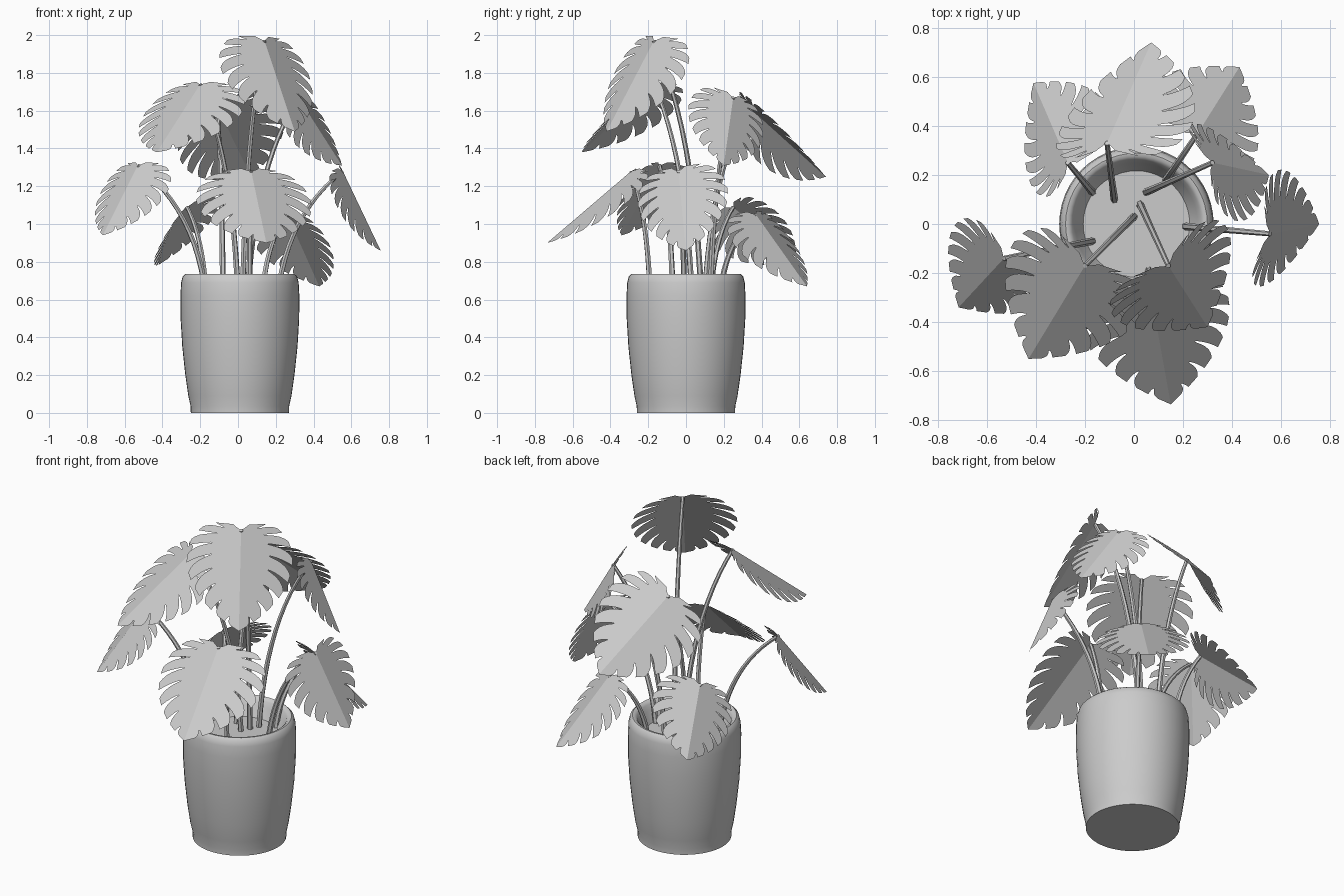
import bpy
import bmesh
import math
from mathutils import Vector

cube = bpy.data.objects.get("Cube")
if cube:
    bpy.data.objects.remove(cube, do_unlink=True)

# One plain grey for the whole model
grey = bpy.data.materials.new("plain_grey")
grey.use_nodes = True
grey.diffuse_color = (0.6, 0.6, 0.6, 1)
grey.node_tree.nodes["Principled BSDF"].inputs["Base Color"].default_value = (0.6, 0.6, 0.6, 1)


def add_object(name, data):
    obj = bpy.data.objects.new(name, data)
    data.materials.append(grey)
    bpy.context.collection.objects.link(obj)
    bpy.ops.object.select_all(action="DESELECT")
    obj.select_set(True)
    bpy.context.view_layer.objects.active = obj
    return obj


def lathe(name, profile, sides=48):
    bm = bmesh.new()
    verts = [bm.verts.new((r, 0, z)) for r, z in profile]
    edges = [bm.edges.new(pair) for pair in zip(verts, verts[1:])]
    bmesh.ops.spin(bm, geom=verts + edges, cent=(0, 0, 0), axis=(0, 0, 1),
                   angle=math.tau, steps=sides)
    bmesh.ops.remove_doubles(bm, verts=bm.verts, dist=0.0005)
    bmesh.ops.recalc_face_normals(bm, faces=bm.faces)
    mesh = bpy.data.meshes.new(name)
    bm.to_mesh(mesh)
    bm.free()
    obj = add_object(name, mesh)
    obj.location.x = 0.01
    bpy.ops.object.shade_smooth_by_angle(angle=math.radians(40))
    return obj


# Pot with rounded rim, and the soil surface inside it
lathe("pot", [(0, 0), (0.26, 0), (0.261, 0.035), (0.273, 0.09), (0.289, 0.2),
              (0.305, 0.35), (0.314, 0.5), (0.315, 0.62), (0.311, 0.69),
              (0.303, 0.722), (0.289, 0.735), (0.275, 0.733), (0.262, 0.72),
              (0.25, 0.69), (0.206, 0.61)])
lathe("soil", [(0, 0.63), (0.217, 0.63)])

# Half-leaf margin, from the stem notch to the tip, for a leaf of length one
MARGIN = [Vector(p) for p in [(0.08, -0.06), (0.31, -0.07), (0.47, 0.05),
                              (0.535, 0.23), (0.515, 0.43), (0.43, 0.61),
                              (0.30, 0.77), (0.15, 0.9), (0, 1)]]
FINGERS = 9
DROOP = math.radians(14)


def margin_point(q):
    """Smooth interpolation along the leaf margin."""
    last = len(MARGIN) - 1
    i = min(int(q * last), last - 1)
    f = q * last - i
    a, b, c, d = (MARGIN[max(0, min(last, i + k))] for k in (-1, 0, 1, 2))
    return b + f * (c - a + f * (2 * a - 5 * b + 4 * c - d + f * (3 * (b - c) + d - a))) / 2


def blade_point(q, r):
    """Point on a curved rib: q runs along the leaf, r from midrib to margin."""
    edge = margin_point(q)
    root = Vector((0, q * q))
    bend = Vector((edge.x * 0.66, root.y + (edge.y - root.y) * 0.2 - 0.02 * (1 - q)))
    return root * (1 - r) ** 2 + bend * 2 * r * (1 - r) + edge * r * r


def slit(q):
    """How far from the midrib the slit between two fingers begins."""
    return 0.38 + 0.36 * q * q + 0.25 * (1 - q) ** 6


def finger_rows(k):
    """Pairs of (q, r) across one finger, which narrows to a hooked point."""
    mid, half = (k + 0.5) / FINGERS, 0.5 / FINGERS
    start, end = slit(mid - half), slit(mid + half)
    rows = [((mid - half, r * start), (mid + half, r * end)) for r in (0, 0.35, 0.7, 1)]
    cut = 1 - 0.45 * mid
    for s in (0.12, 0.3, 0.5, 0.7, 0.85, 0.94, 1):
        lower = half * (1 - cut * (0.36 * s ** 0.5 + 0.8 * s ** 4))
        upper = half * (1 - cut * 0.28 * s ** 0.5)
        if k == FINGERS - 1:
            upper = half
        if k == 0:
            lower = half
        rows.append(((mid - lower, start + s * (1 - start)),
                     (mid + upper, end + s * (1 - end))))
    return rows


def leaf(name, base, tip, roll):
    base, tip = Vector(base), Vector(tip)
    along = tip - base
    length = along.length
    along.normalize()
    side = Vector((along.y, -along.x, 0)).normalized()
    normal = side.cross(along)
    roll = math.radians(roll)
    side, normal = (side * math.cos(roll) + normal * math.sin(roll),
                    normal * math.cos(roll) - side * math.sin(roll))
    bm = bmesh.new()
    for sign in (1, -1):
        out = side * sign * math.cos(DROOP) - normal * math.sin(DROOP)
        for k in range(FINGERS):
            strip = []
            for row in finger_rows(k):
                flat = [blade_point(min(1, max(0, q)), r) for q, r in row]
                strip.append([bm.verts.new(base + length * (p.x * out + p.y * along))
                              for p in flat])
            for (a, b), (c, d) in zip(strip, strip[1:]):
                bm.faces.new((a, c, d, b) if sign > 0 else (a, b, d, c))
    bmesh.ops.remove_doubles(bm, verts=bm.verts, dist=0.0004)
    bmesh.ops.dissolve_degenerate(bm, edges=bm.edges, dist=0.0001)
    # Keep every blade face turned to the upper side
    bm.normal_update()
    bmesh.ops.reverse_faces(bm, faces=[f for f in bm.faces if f.normal.dot(normal) < 0])
    mesh = bpy.data.meshes.new(name)
    bm.to_mesh(mesh)
    bm.free()
    add_object(name, mesh)


def stem(name, foot, top):
    foot, top = Vector((*foot, 0.62)), Vector(top)
    bend = foot + (top - foot) * 0.14
    bend.z = foot.z + (top.z - foot.z) * 0.65
    curve = bpy.data.curves.new(name, "CURVE")
    curve.dimensions = "3D"
    curve.bevel_depth = 0.016
    curve.bevel_resolution = 1
    curve.use_fill_caps = True
    spline = curve.splines.new("POLY")
    steps = 12
    spline.points.add(steps)
    for i, point in enumerate(spline.points):
        t = i / steps
        p = foot * (1 - t) ** 2 + bend * 2 * t * (1 - t) + top * t * t
        point.co = (*p, 1)
        point.radius = 1 - 0.35 * t
    add_object(name, curve)
    bpy.ops.object.convert(target="MESH")
    bpy.ops.object.shade_smooth_by_angle(angle=math.radians(50))


# Leaves: name, stem foot, leaf base, leaf tip, roll in degrees
LEAVES = [
    ("top", (0.025, 0.08), (0.14, -0.17, 1.97), (0.3, -0.42, 1.49), 6),
    ("upper_front", (0, 0.03), (-0.2, -0.17, 1.74), (-0.43, -0.55, 1.38), 0),
    ("lower_front", (0.06, -0.19), (0.07, -0.29, 1.28), (0.15, -0.735, 0.9), 0),
    ("far_right", (-0.17, -0.07), (-0.53, -0.14, 1.31), (-0.715, -0.34, 0.94), 0),
    ("far_left", (0.21, -0.01), (0.555, -0.04, 1.28), (0.755, 0, 0.86), -22),
    ("upper_back", (-0.08, 0.1), (-0.11, 0.33, 1.62), (0.07, 0.74, 1.25), 37),
    ("upper_left", (0.05, 0.13), (0.32, 0.25, 1.67), (0.55, 0.2, 1.31), 38),
    ("lower_back_left", (0.13, 0.18), (0.26, 0.37, 1.05), (0.43, 0.64, 0.67), -5),
    ("lower_back_right", (-0.17, 0.13), (-0.27, 0.25, 1.09), (-0.41, 0.575, 0.79), 32),
]
for name, foot, base, tip, roll in LEAVES:
    stem(name + "_stem", foot, base)
    leaf(name + "_leaf", base, tip, roll)
